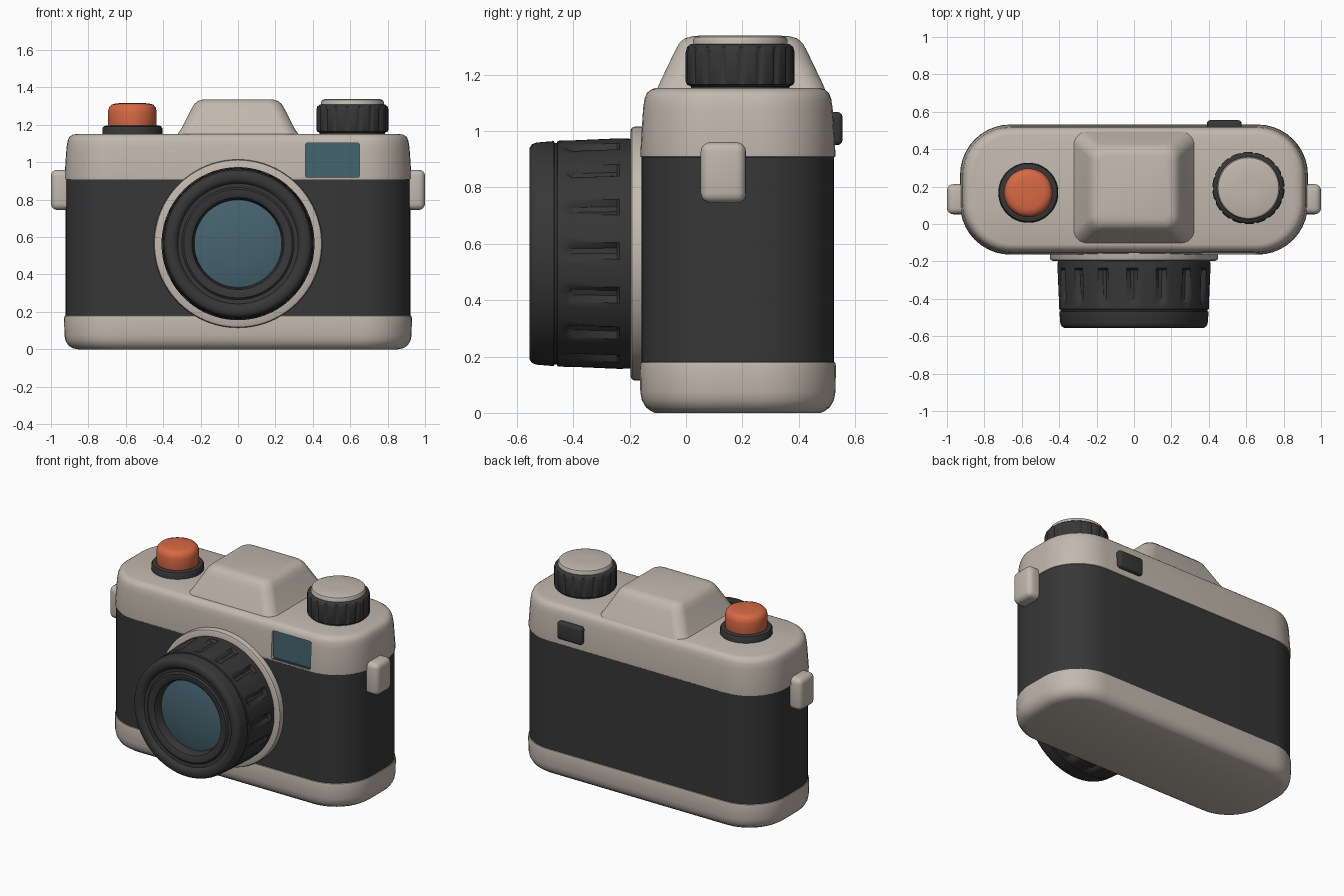
import bpy, bmesh, math
from mathutils import Matrix, Vector

if "Cube" in bpy.data.objects:
    bpy.data.objects.remove(bpy.data.objects["Cube"])


def material(name, rgb):
    m = bpy.data.materials.new(name)
    m.diffuse_color = (*rgb, 1)
    m.use_nodes = True
    m.node_tree.nodes["Principled BSDF"].inputs["Base Color"].default_value = m.diffuse_color
    return m


CREAM = material("warm cream", (0.54, 0.48, 0.42))
DARK = material("charcoal", (0.038, 0.038, 0.039))
ORANGE = material("orange", (0.68, 0.14, 0.058))
GLASS = material("blue glass", (0.060, 0.128, 0.160))


def finish(name, bm, mat, angle=40):
    bmesh.ops.recalc_face_normals(bm, faces=bm.faces[:])
    me = bpy.data.meshes.new(name)
    bm.to_mesh(me)
    bm.free()
    me.materials.append(mat)
    ob = bpy.data.objects.new(name, me)
    bpy.context.collection.objects.link(ob)
    smooth(ob, angle)
    return ob


def activate(ob):
    bpy.ops.object.select_all(action='DESELECT')
    ob.select_set(True)
    bpy.context.view_layer.objects.active = ob


def smooth(ob, angle=40):
    activate(ob)
    bpy.ops.object.shade_smooth_by_angle(angle=math.radians(angle))


def skin(name, rings, mat, matrix=Matrix(), angle=40):
    """Closed solid through a stack of equal-length point rings."""
    bm = bmesh.new()
    loops = [[bm.verts.new(matrix @ Vector(p)) for p in ring] for ring in rings]
    n = len(loops[0])
    for a, b in zip(loops, loops[1:]):
        for i in range(n):
            j = (i + 1) % n
            bm.faces.new((a[i], a[j], b[j], b[i]))
    bm.faces.new(loops[0][::-1])
    bm.faces.new(loops[-1])
    return finish(name, bm, mat, angle)


def rounded_ring(z, cy, hx, hy, r, steps=10):
    pts = []
    for k, (sx, sy) in enumerate(((1, 1), (-1, 1), (-1, -1), (1, -1))):
        for s in range(steps + 1):
            a = math.pi / 2 * (k + s / steps)
            pts.append((sx * (hx - r) + r * math.cos(a),
                        cy + sy * (hy - r) + r * math.sin(a), z))
    return pts


def shell(name, profile, mat):
    """Body section: profile rows are (height, inset from the body plan)."""
    return skin(name, [rounded_ring(z, 0.184, 0.93 - i, 0.348 - min(i, 0.06) * 0.9, 0.27 - i * 0.8)
                       for z, i in profile], mat)


def lathe(name, profile, mat, matrix, n=64, notch=0, period=8, angle=40):
    """Rows are (radius, height) or (radius, height, 1) where grip notches are cut."""
    rings = []
    for row in profile:
        r, h = row[:2]
        ring = []
        for i in range(n):
            d = notch if len(row) > 2 and i % period < 2 else 0
            a = 2 * math.pi * i / n
            ring.append(((r - d) * math.cos(a), (r - d) * math.sin(a), h))
        rings.append(ring)
    return skin(name, rings, mat, matrix, angle)


def box(name, lo, hi, bevel, mat):
    bm = bmesh.new()
    bmesh.ops.create_cube(bm, size=1)
    for v in bm.verts:
        v.co = [l + (c + 0.5) * (h - l) for c, l, h in zip(v.co, lo, hi)]
    if bevel:
        bmesh.ops.bevel(bm, geom=bm.edges[:], offset=bevel, segments=4,
                        profile=0.5, affect='EDGES')
    return finish(name, bm, mat)


# Body: base plate, leatherette wrap, top cover
shell("base_plate", [(0, 0.075), (0.006, 0.045), (0.02, 0.024), (0.045, 0.008), (0.075, 0.002),
                     (0.165, 0), (0.178, 0.003), (0.182, 0.01)], CREAM)
shell("body_wrap", [(0.17, 0.007), (0.92, 0.007)], DARK)
cover = shell("top_cover", [(0.905, 0.010), (0.909, 0.003), (0.92, 0.002), (1.08, 0.013),
                            (1.115, 0.019), (1.135, 0.028), (1.147, 0.045), (1.152, 0.075)], CREAM)

# Viewfinder window: recess in the cover with a glass pane
cutter = box("window_cutter", (0.36, -0.3, 0.918), (0.65, -0.125, 1.103), 0.012, CREAM)
mod = cover.modifiers.new("window", 'BOOLEAN')
mod.object = cutter
mod.solver = 'EXACT'
activate(cover)
bpy.ops.object.modifier_apply(modifier=mod.name)
bpy.data.objects.remove(cutter)
smooth(cover)
box("window_glass", (0.357, -0.139, 0.915), (0.653, -0.130, 1.106), 0, GLASS)

# Prism hump
skin("prism_hump", [rounded_ring(*row) for row in (
    (1.13, 0.195, 0.335, 0.305, 0.07), (1.155, 0.195, 0.320, 0.295, 0.07),
    (1.18, 0.195, 0.303, 0.284, 0.07), (1.28, 0.195, 0.252, 0.236, 0.07),
    (1.31, 0.195, 0.235, 0.220, 0.065), (1.328, 0.195, 0.215, 0.200, 0.055),
    (1.336, 0.195, 0.185, 0.172, 0.04))], CREAM)

# Lens: mount ring, ribbed barrel, front glass (lathed along -y)
LENS = Matrix.Translation((0, 0, 0.565)) @ Matrix.Rotation(math.pi / 2, 4, 'X')
lathe("lens_mount", [(0.45, 0.13), (0.45, 0.182), (0.446, 0.192), (0.436, 0.197), (0.38, 0.197)],
      CREAM, LENS, 96)
lathe("lens_barrel", [(0.405, 0.15), (0.409, 0.235), (0.409, 0.245, 1), (0.402, 0.405, 1),
                      (0.402, 0.425), (0.400, 0.455), (0.393, 0.458), (0.393, 0.466),
                      (0.399, 0.469), (0.394, 0.53), (0.388, 0.546), (0.375, 0.555),
                      (0.345, 0.555), (0.332, 0.548), (0.322, 0.535), (0.300, 0.533),
                      (0.290, 0.542), (0.262, 0.542), (0.246, 0.534), (0.238, 0.515),
                      (0.232, 0.46)], DARK, LENS, 128, 0.020)
lathe("lens_glass", [(0.234, 0.45), (0.234, 0.478), (0.18, 0.491), (0.11, 0.500),
                     (0.04, 0.504)], GLASS, LENS)

# Shutter button on its collar
BUTTON = Matrix.Translation((-0.565, 0.167, 0))
lathe("button_collar", [(0.160, 1.13), (0.160, 1.182), (0.154, 1.192), (0.142, 1.196)], DARK, BUTTON)
lathe("shutter_button", [(0.125, 1.18), (0.130, 1.21), (0.130, 1.27), (0.125, 1.293),
                         (0.112, 1.308), (0.088, 1.315), (0.04, 1.317)], ORANGE, BUTTON)

# Winding dial with cream cap
DIAL = Matrix.Translation((0.612, 0.192, 0))
lathe("winding_dial", [(0.175, 1.13), (0.175, 1.158), (0.188, 1.164), (0.193, 1.175, 1),
                       (0.193, 1.28, 1), (0.188, 1.298), (0.175, 1.308)], DARK, DIAL, 144, 0.009)
lathe("dial_cap", [(0.168, 1.29), (0.168, 1.322), (0.162, 1.333), (0.148, 1.338),
                   (0.05, 1.339)], CREAM, DIAL)

# Strap lugs on both sides
for side, name in ((-1, "left"), (1, "right")):
    x = sorted((side * 0.89, side * 1.0))
    box("strap_lug_" + name, (x[0], 0.052, 0.745), (x[1], 0.213, 0.960), 0.034, CREAM)

# Rear eyepiece
box("rear_eyepiece", (0.39, 0.50, 0.950), (0.575, 0.555, 1.067), 0.018, DARK)
